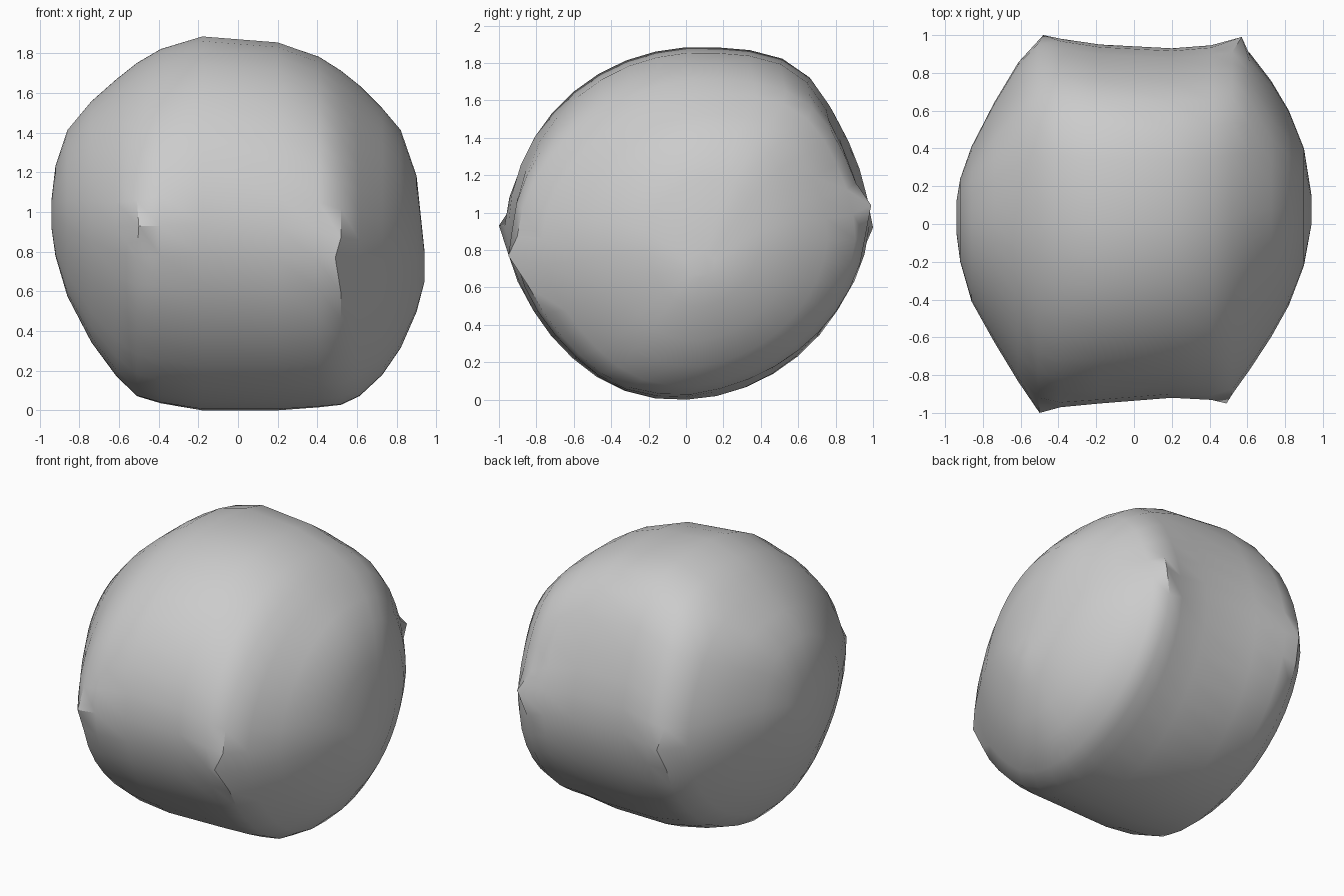
import bpy
import bmesh
from math import sin, cos, pi, exp, radians
from mathutils import Vector

cube = bpy.data.objects.get("Cube")
if cube:
    bpy.data.objects.remove(cube, do_unlink=True)

SEGMENTS = 36

# Cross-sections along x: x, front y, back y, bottom z, top z
SECTIONS = [
    (-.94, -.05, .12, .92, 1.06),
    (-.92, -.2, .24, .78, 1.23),
    (-.86, -.41, .41, .58, 1.41),
    (-.74, -.63, .65, .34, 1.56),
    (-.61, -.85, .87, .17, 1.67),
    (-.51, -.96, .98, .07, 1.75),
    (-.4, -.98, .99, .04, 1.82),
    (-.18, -.95, .95, 0, 1.88),
    (.2, -.92, .93, 0, 1.85),
    (.42, -.94, .95, .02, 1.78),
    (.52, -.92, .97, .03, 1.71),
    (.61, -.78, .92, .07, 1.64),
    (.73, -.6, .76, .18, 1.52),
    (.82, -.43, .6, .32, 1.41),
    (.9, -.22, .4, .5, 1.18),
    (.94, 0, .15, .65, .8),
]


def fade(angle, centre, spread):
    return exp(-((angle - radians(centre)) / radians(spread)) ** 2)


def swell(x, a):
    """Rounder diagonals near the rims, a full upper back and lower front."""
    rim = min(1, abs(x) * 2)
    rounding = (.05 if sin(2 * a) < 0 or sin(a) < 0 else 0) * abs(sin(2 * a))
    if cos(a) < 0 and sin(a) < 0:
        rounding *= .6
    return (1 - rounding * rim + .09 * fade(a, 55, 20)
            + .05 * rim * fade(a, 248, 18))


def make_ring(bm, section):
    x, front, back, bottom, top = section
    y_mid, z_mid = (front + back) / 2, (bottom + top) / 2
    y_rad, z_rad = (back - front) / 2, (top - bottom) / 2
    ring = []
    for i in range(SEGMENTS):
        a = 2 * pi * i / SEGMENTS
        k = swell(x, a)
        ring.append(bm.verts.new((x, y_mid + y_rad * k * cos(a),
                                  max(0, z_mid + z_rad * k * sin(a)))))
    return ring


# Rounded body lofted through the cross-sections
bm = bmesh.new()
rings = [make_ring(bm, s) for s in SECTIONS]
for r0, r1 in zip(rings, rings[1:]):
    for i in range(SEGMENTS):
        j = (i + 1) % SEGMENTS
        bm.faces.new((r0[i], r0[j], r1[j], r1[i]))
bm.faces.new(rings[0])
bm.faces.new(rings[-1])
bmesh.ops.recalc_face_normals(bm, faces=bm.faces)

# Soften the rims between the corners
soft = [v for v in bm.verts if .3 < abs(v.co.x) < .8]
bmesh.ops.smooth_vert(bm, verts=soft, factor=.4, use_axis_x=True,
                      use_axis_y=True, use_axis_z=True)

# Pinched corners
for corner in [(.49, -.95, .77), (.57, .99, 1.04), (-.5, -1, .93), (-.48, 1, .92)]:
    tip = min(bm.verts, key=lambda v: (v.co - Vector(corner)).length)
    tip.co = corner

mesh = bpy.data.meshes.new("pebble_body")
bm.to_mesh(mesh)
bm.free()
body = bpy.data.objects.new("pebble_body", mesh)
bpy.context.collection.objects.link(body)

# Plain grey surface
grey = bpy.data.materials.new("light_grey")
grey.use_nodes = True
colour = (.6, .6, .6, 1)
grey.diffuse_color = colour
grey.node_tree.nodes["Principled BSDF"].inputs["Base Color"].default_value = colour
mesh.materials.append(grey)

# Smooth shading with sharp creases kept
bpy.ops.object.select_all(action='DESELECT')
body.select_set(True)
bpy.context.view_layer.objects.active = body
bpy.ops.object.shade_smooth_by_angle(angle=pi / 5)
